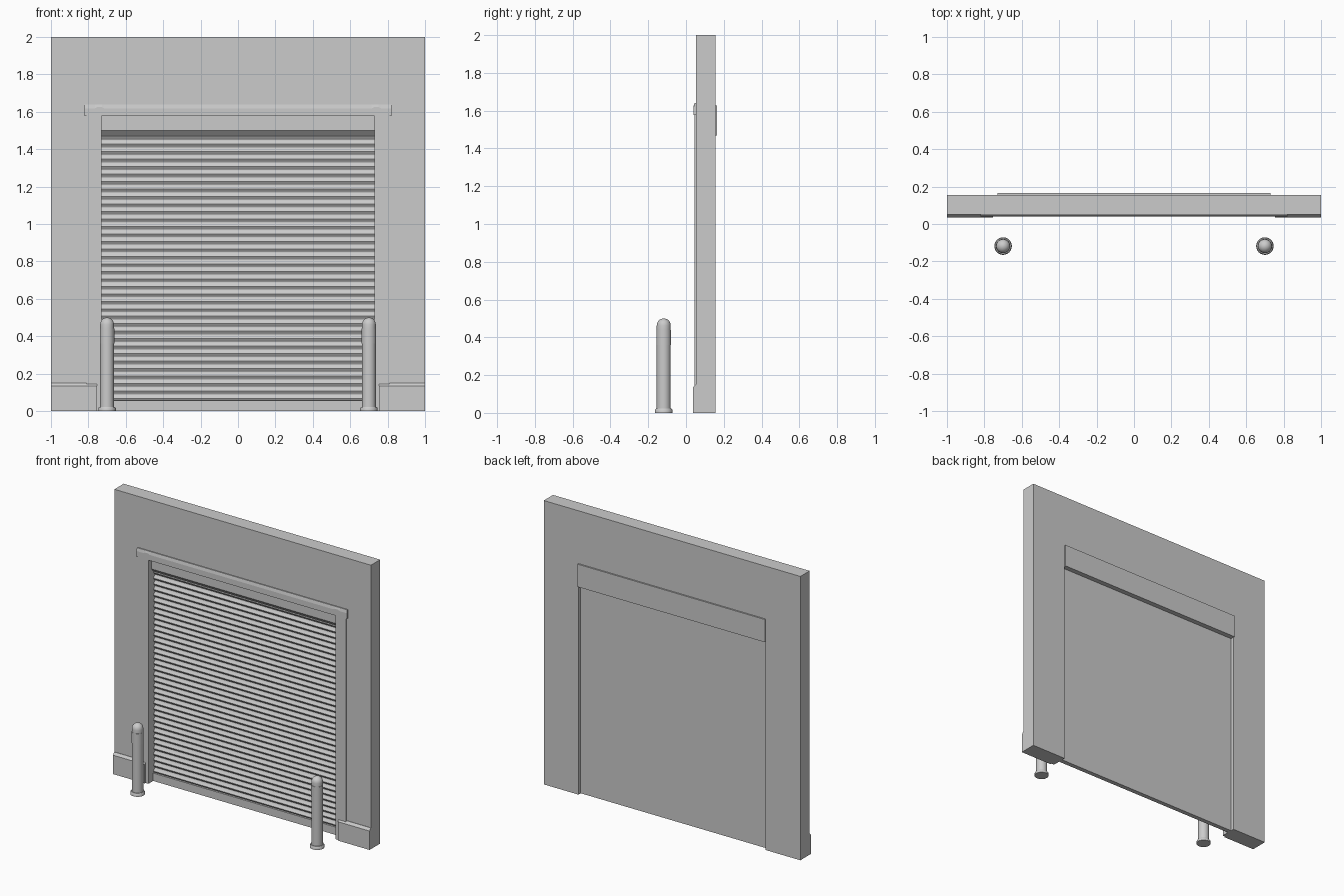
import bpy, bmesh, math

if "Cube" in bpy.data.objects:
    bpy.data.objects.remove(bpy.data.objects["Cube"])


def finish(name, bm, smooth=None):
    bmesh.ops.recalc_face_normals(bm, faces=bm.faces)
    me = bpy.data.meshes.new(name)
    bm.to_mesh(me)
    bm.free()
    ob = bpy.data.objects.new(name, me)
    bpy.context.collection.objects.link(ob)
    if smooth:
        bpy.ops.object.select_all(action='DESELECT')
        ob.select_set(True)
        bpy.context.view_layer.objects.active = ob
        bpy.ops.object.shade_smooth_by_angle(angle=math.radians(smooth))
    return ob


def loft(name, rings, smooth=None):
    """Closed skin through a list of equal-length point rings, capped at both ends."""
    bm = bmesh.new()
    vs = [[bm.verts.new(p) for p in r] for r in rings]
    n = len(vs[0])
    for a, b in zip(vs, vs[1:]):
        for i in range(n):
            j = (i + 1) % n
            bm.faces.new((a[i], a[j], b[j], b[i]))
    bm.faces.new(vs[0])
    bm.faces.new(vs[-1])
    return finish(name, bm, smooth)


def along_x(name, yz, x0, x1, smooth=None):
    return loft(name, [[(x, y, z) for y, z in yz] for x in (x0, x1)], smooth)


def box_yz(y0, y1, z0, z1):
    return [(y0, z0), (y1, z0), (y1, z1), (y0, z1)]


# wall with door opening
W, H = 0.73, 1.58
outline = [(-1, 0), (-1, 2), (1, 2), (1, 0), (W, 0), (W, H), (-W, H), (-W, 0)]
loft("wall", [[(x, y, z) for x, z in outline] for y in (0.052, 0.155)])

# jamb trims and plinths on both sides
plinth = [(0.036, 0), (0.06, 0), (0.06, 0.15), (0.05, 0.15), (0.036, 0.133)]
for s, side in ((-1, "left"), (1, "right")):
    along_x(f"jamb_trim_{side}", box_yz(0.045, 0.06, 0, H), s * W, s * 0.81)
    along_x(f"plinth_{side}", plinth, s * 0.753, s * 1.0)

# lintel trim with a chamfered top edge and two small chips in it
stations = [(-0.82, 0)]
for c in (-0.74, 0.74):
    stations += [(c - 0.025, 0), (c - 0.012, 0.007), (c + 0.012, 0.007), (c + 0.025, 0)]
stations.append((0.82, 0))
loft("lintel_trim", [[(x, 0.04, 1.578), (x, 0.06, 1.578), (x, 0.06, 1.64),
                      (x, 0.045, 1.64), (x, 0.04, 1.618 + d)] for x, d in stations])

# corrugated shutter curtain: repeated rounded slats, flat back
Z0, Z1, N, SEG = 0.05, 1.49, 36, 4
pitch = (Z1 - Z0) / N
curtain = [(0.13, Z1), (0.13, Z0)]
for k in range(N):
    z = Z0 + k * pitch
    for i in range(SEG + 1):
        t = i / SEG
        curtain.append((0.117 - 0.014 * math.sin(math.pi * t), z + pitch * 0.84 * t))
    curtain.append((0.117, z + pitch * 0.98))
along_x("shutter_curtain", curtain, -W, W, 50)

# shutter bottom bar
along_x("bottom_bar", box_yz(0.098, 0.13, 0, 0.055), -W, W)

# roller housing: chamfered lower front, stands proud of the wall at the back
along_x("roller_housing", [(0.08, 1.5), (0.11, 1.468), (0.165, 1.468), (0.165, 1.628),
                           (0.08, 1.628)], -W, W)

# bollards: lathe profile (radius, height) with flange, band and dome
profile = [(0.047, 0), (0.047, 0.014), (0.042, 0.022), (0.037, 0.022), (0.037, 0.36),
           (0.0385, 0.36), (0.0385, 0.44), (0.037, 0.44)]
profile += [(0.037 * math.cos(a), 0.463 + 0.037 * math.sin(a))
            for a in (math.radians(d) for d in (0, 18, 36, 54, 70, 84))]
SIDES = 24
for s, side in ((-1, "left"), (1, "right")):
    rings = [[(s * 0.7 + r * math.cos(math.tau * i / SIDES),
               -0.118 + r * math.sin(math.tau * i / SIDES), z) for i in range(SIDES)]
             for r, z in profile]
    loft(f"bollard_{side}", rings, 35)
